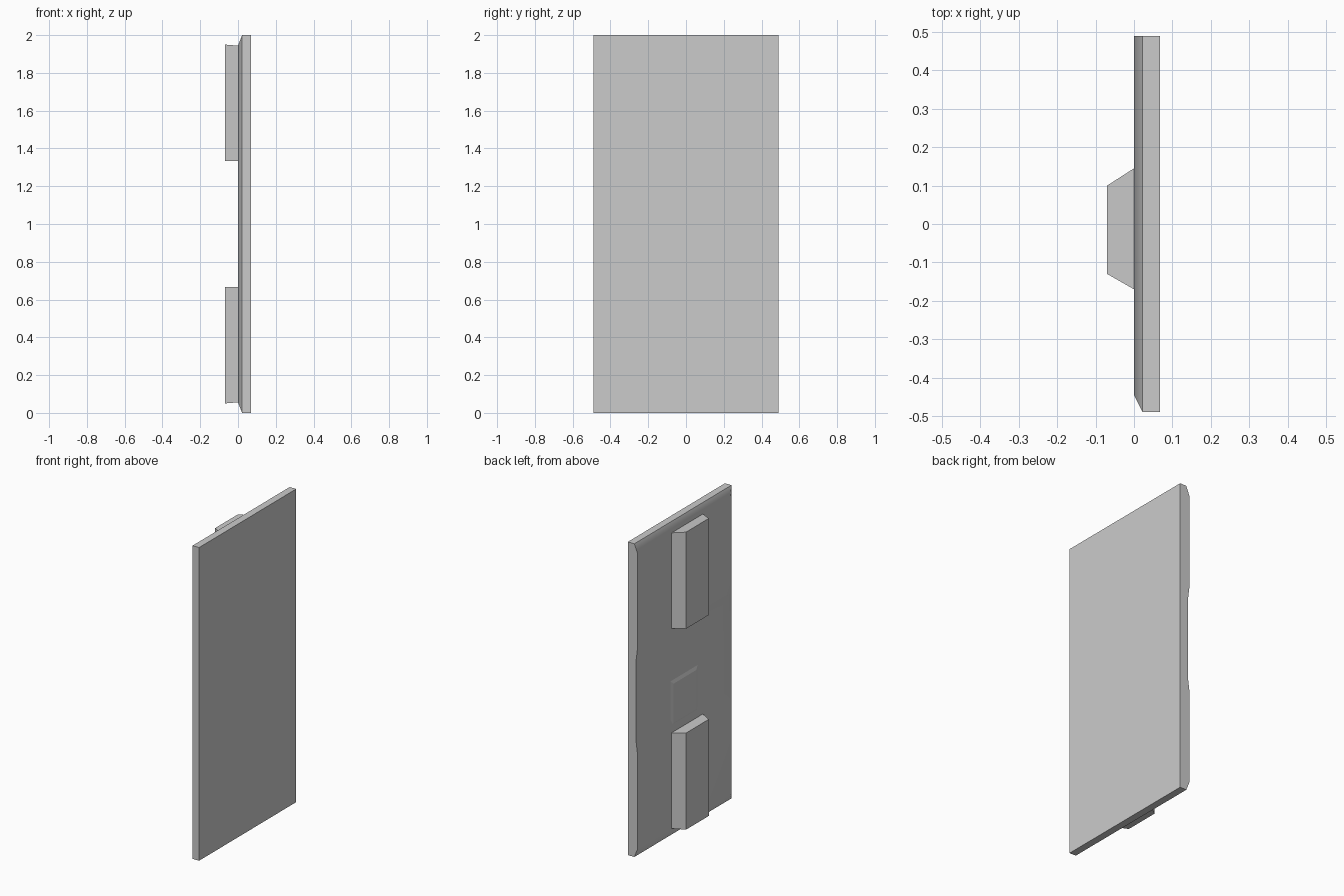
import bpy, bmesh, math

if "Cube" in bpy.data.objects:
    bpy.data.objects.remove(bpy.data.objects["Cube"])


def loft(name, rings):
    """Solid lofted through rectangles, each (x, y_min, y_max, z_min, z_max)."""
    bm = bmesh.new()
    loops = [[bm.verts.new((x, y, z)) for y, z in ((y0, z0), (y1, z0), (y1, z1), (y0, z1))]
             for x, y0, y1, z0, z1 in rings]
    bm.faces.new(loops[0])
    bm.faces.new(loops[-1])
    for a, b in zip(loops, loops[1:]):
        for i in range(4):
            j = (i + 1) % 4
            bm.faces.new((a[i], a[j], b[j], b[i]))
    bmesh.ops.recalc_face_normals(bm, faces=bm.faces)
    mesh = bpy.data.meshes.new(name)
    bm.to_mesh(mesh)
    bm.free()
    obj = bpy.data.objects.new(name, mesh)
    bpy.context.collection.objects.link(obj)
    return obj


# Main panel, bevelled along top, bottom and one side of the rear face
panel = loft("panel", [
    (0.068, -0.49, 0.49, 0, 2),
    (0.022, -0.49, 0.49, 0, 2),
    (0.0, -0.445, 0.49, 0.055, 1.945),
])

# Shallow sloped recess across the middle third of the rear face
cutter = loft("recess_cutter", [
    (-0.01, -0.54, 0.6, 0.59, 1.41),
    (0.01, -0.35, 0.6, 0.744, 1.256),
])
cutter.hide_render = True
bpy.context.view_layer.objects.active = panel
panel.select_set(True)
cut = panel.modifiers.new("recess", 'BOOLEAN')
cut.operation = 'DIFFERENCE'
cut.solver = 'EXACT'
cut.object = cutter
bpy.ops.object.modifier_apply(modifier=cut.name)
bpy.data.objects.remove(cutter)

# Soft shading over the bevels, with large faces kept flat
bpy.ops.object.shade_smooth_by_angle(angle=math.radians(30))
weighted = panel.modifiers.new("weighted_normals", 'WEIGHTED_NORMAL')
weighted.keep_sharp = True

# Low raised plate inside the recess
loft("recess_plate", [
    (0.015, -0.15, 0.16, 0.68, 1.01),
    (0.004, -0.11, 0.12, 0.72, 0.97),
])

# Tapered mounting blocks, mirrored about mid height
for name, flip in (("lower_block", False), ("upper_block", True)):
    rings = [(0.01, -0.17, 0.145, 0.056, 0.667),
             (0.0, -0.17, 0.145, 0.056, 0.667),
             (-0.07, -0.13, 0.10, 0.05, 0.667)]
    if flip:
        rings = [(x, y0, y1, 2 - z1, 2 - z0) for x, y0, y1, z0, z1 in rings]
    loft(name, rings)
